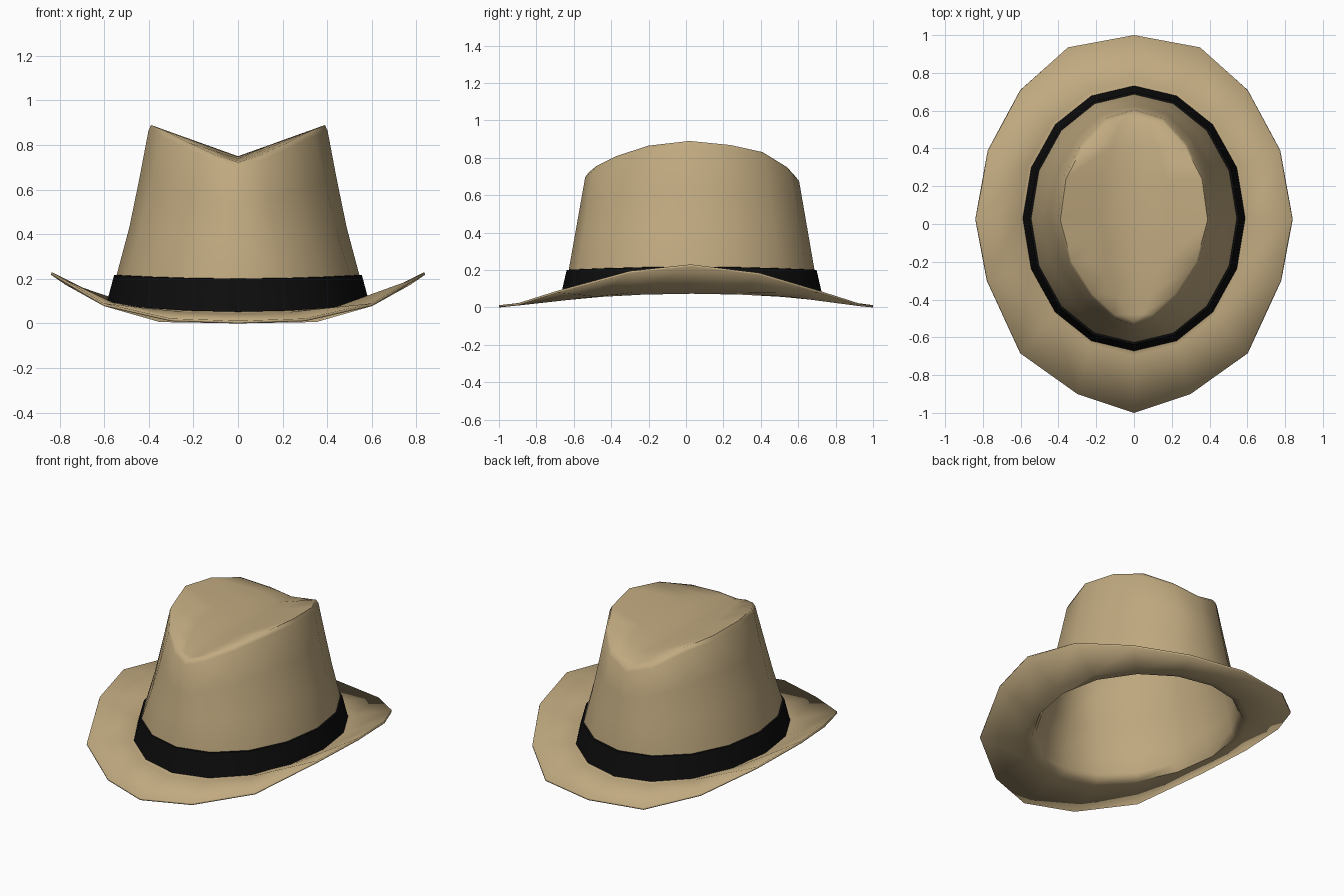
import bpy, bmesh
from math import sin, cos, pi, radians
from mathutils import Vector

SIDES = 16

cube = bpy.data.objects.get("Cube")
if cube:
    bpy.data.objects.remove(cube, do_unlink=True)


def material(name, colour):
    mat = bpy.data.materials.new(name)
    mat.use_nodes = True
    mat.diffuse_color = (*colour, 1)
    bsdf = mat.node_tree.nodes["Principled BSDF"]
    bsdf.inputs["Base Color"].default_value = (*colour, 1)
    bsdf.inputs["Roughness"].default_value = 0.9
    return mat


def oval(rx, ry, z_end, z_side):
    """Oval ring, clockwise from the back, lifted towards the sides."""
    ring = []
    for i in range(SIDES):
        a = 2 * pi * i / SIDES
        z = z_end + (z_side - z_end) * sin(a) ** 2
        ring.append(Vector((rx * sin(a), 0.03 + ry * cos(a), z)))
    return ring


def mirrored(half):
    """Full ring from its left half, back to front."""
    pts = [Vector(p) for p in half]
    return pts + [Vector((-p.x, p.y, p.z)) for p in reversed(pts[1:-1])]


def blend(a, b, t, bulge=1.0):
    ring = [p.lerp(q, t) for p, q in zip(a, b)]
    return [Vector((p.x * bulge, p.y, p.z)) for p in ring]


def skin(bm, rings, closed=False):
    """Join rings with quads, listed from outside inwards and up."""
    loops = [[bm.verts.new(p) for p in ring] for ring in rings]
    pairs = list(zip(loops, loops[1:]))
    if closed:
        pairs.append((loops[-1], loops[0]))
    for a, b in pairs:
        for i in range(SIDES):
            j = (i + 1) % SIDES
            bm.faces.new((a[i], b[i], b[j], a[j]))
    return loops


def finish(bm, name, mat, angle):
    mesh = bpy.data.meshes.new(name)
    bm.to_mesh(mesh)
    bm.free()
    obj = bpy.data.objects.new(name, mesh)
    bpy.context.collection.objects.link(obj)
    mesh.materials.append(mat)
    bpy.ops.object.select_all(action='DESELECT')
    obj.select_set(True)
    bpy.context.view_layer.objects.active = obj
    bpy.ops.object.shade_smooth_by_angle(angle=radians(angle))
    return obj


felt = material("tan felt", (0.53, 0.40, 0.215))
ribbon = material("black ribbon", (0.004, 0.004, 0.004))

# Brim edge and pinched crown rim, left halves from back to front
brim_edge = mirrored([
    (0, 1, .012), (.35, .935, .018), (.6, .71, .09), (.77, .39, .185),
    (.835, .025, .23), (.775, -.3, .195), (.6, -.685, .09),
    (.3, -.9, .022), (0, -1, .012)])
crown_rim = mirrored([
    (0, .585, .70), (.15, .54, .75), (.27, .41, .83), (.36, .24, .868),
    (.39, .02, .89), (.33, -.2, .865), (.22, -.37, .81),
    (.1, -.48, .755), (0, -.52, .722)])
shoulder = [Vector((p.x * 1.03, 0.02 + (p.y - 0.02) * 1.035, p.z - 0.025))
            for p in crown_rim]

# Hat body: brim, rolled seam, crown wall
seam = oval(.575, .685, .05, .085)
wall_foot = oval(.555, .665, .085, .12)
wall_base = oval(.545, .657, .2, .215)
bm = bmesh.new()
loops = skin(bm, [
    brim_edge, blend(seam, brim_edge, .12), seam, wall_foot, wall_base,
    blend(wall_base, shoulder, .33, .98), blend(wall_base, shoulder, .67, .985),
    shoulder, crown_rim])

# Crown dent: rows from the left rim over the crease to the right rim
rim = loops[-1]
half = SIDES // 2
rows = []
for i in range(1, half):
    left, right = rim[i], rim[-i]
    crease_z = .715 + .035 * sin(pi * i / half)
    crease = Vector((0, left.co.y, min(crease_z, left.co.z)))
    mid_l = bm.verts.new(left.co.lerp(crease, .55))
    mid_r = bm.verts.new(right.co.lerp(crease, .55))
    rows.append([left, mid_l, bm.verts.new(crease), mid_r, right])
for a, b in zip(rows, rows[1:]):
    for k in range(4):
        bm.faces.new((a[k], a[k + 1], b[k + 1], b[k]))
for k in range(4):
    bm.faces.new((rim[0], rows[0][k + 1], rows[0][k]))
    bm.faces.new((rim[half], rows[-1][k], rows[-1][k + 1]))

bmesh.ops.recalc_face_normals(bm, faces=bm.faces)
bm.faces.ensure_lookup_table()
bm.normal_update()
if bm.faces[0].normal.z < 0:
    bmesh.ops.reverse_faces(bm, faces=bm.faces)
hat = finish(bm, "hat_body", felt, 75)
felt_thickness = hat.modifiers.new("felt thickness", 'SOLIDIFY')
felt_thickness.thickness = 0.012
felt_thickness.offset = -1

# Ribbon band around the foot of the crown
bm = bmesh.new()
skin(bm, [
    oval(.59, .702, .052, .088), oval(.556, .668, .2, .216),
    oval(.54, .652, .202, .218), oval(.557, .667, .075, .11)], closed=True)
bmesh.ops.recalc_face_normals(bm, faces=bm.faces)
finish(bm, "hat_band", ribbon, 40)
